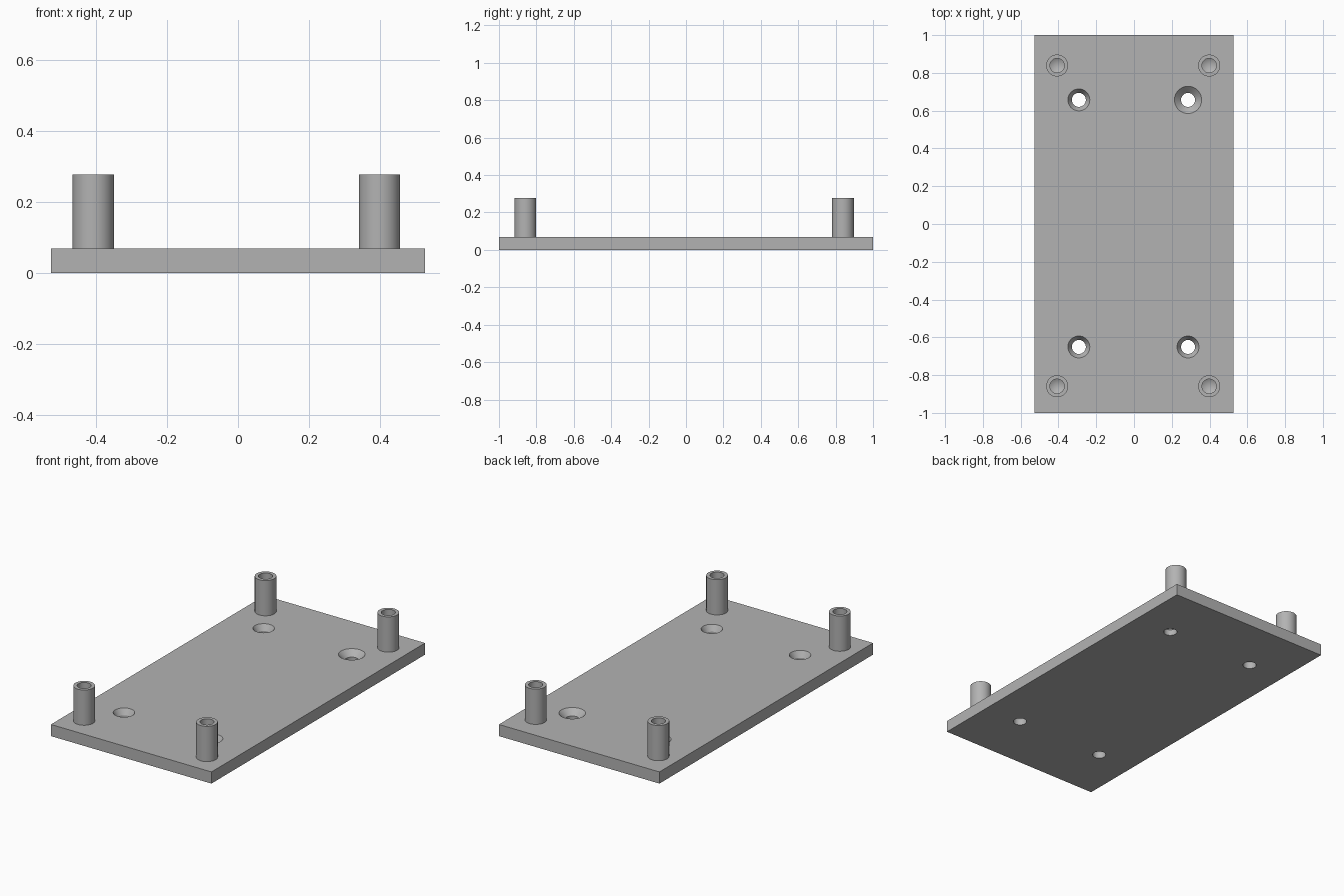
import bpy, bmesh
from math import radians
from mathutils import Matrix, Vector

cube = bpy.data.objects.get("Cube")
if cube:
    bpy.data.objects.remove(cube)

SEGMENTS = 48
PLATE_TOP, POST_TOP = 0.069, 0.278

grey = bpy.data.materials.new("plain grey")
grey.use_nodes = True
colour = (0.45, 0.45, 0.45, 1)
grey.diffuse_color = colour
grey.node_tree.nodes["Principled BSDF"].inputs["Base Color"].default_value = colour


def make_object(name, bm):
    bmesh.ops.recalc_face_normals(bm, faces=bm.faces)
    mesh = bpy.data.meshes.new(name)
    bm.to_mesh(mesh)
    bm.free()
    mesh.materials.append(grey)
    obj = bpy.data.objects.new(name, mesh)
    bpy.context.collection.objects.link(obj)
    return obj


def lathe(bm, profile, x, y):
    """Spin a radius/height profile that starts and ends on the axis."""
    verts = [bm.verts.new((x + r, y, z)) for r, z in profile]
    edges = [bm.edges.new(pair) for pair in zip(verts, verts[1:])]
    out = bmesh.ops.spin(bm, geom=verts + edges, cent=(x, y, 0), axis=(0, 0, 1),
                         angle=radians(360), steps=SEGMENTS, use_duplicate=False)
    bmesh.ops.remove_doubles(bm, verts=bm.verts, dist=0.0001)


def smooth(obj):
    bpy.ops.object.select_all(action="DESELECT")
    obj.select_set(True)
    bpy.context.view_layer.objects.active = obj
    bpy.ops.object.shade_smooth_by_angle(angle=radians(30))


# Base plate
bm = bmesh.new()
bmesh.ops.create_cube(bm, size=1, matrix=Matrix.Translation((0, 0, PLATE_TOP / 2))
                      @ Matrix.Diagonal(Vector((1.052, 2, PLATE_TOP, 1))))
plate = make_object("base_plate", bm)

# Countersunk screw holes, the back left one wider
bm = bmesh.new()
for x in (-0.292, 0.286):
    for y in (-0.651, 0.657):
        head = 0.072 if x > 0 and y > 0 else 0.058
        sink = PLATE_TOP - 0.034
        slope = (head - 0.037) / 0.034
        lathe(bm, [(0, -0.05), (0.037, -0.05), (0.037, sink),
                   (head + slope * 0.01, PLATE_TOP + 0.01), (0, PLATE_TOP + 0.01)], x, y)
cutter = make_object("screw_hole_cutter", bm)
cutter.hide_render = True
cut = plate.modifiers.new("screw holes", "BOOLEAN")
cut.operation = "DIFFERENCE"
cut.solver = "EXACT"
cut.object = cutter
bpy.context.view_layer.objects.active = plate
bpy.ops.object.modifier_apply(modifier=cut.name)
bpy.data.objects.remove(cutter)
smooth(plate)

# Hollow standoff posts with a drilled, pointed bore
for side, x in (("right", -0.407), ("left", 0.398)):
    for end, y in (("front", -0.859), ("back", 0.839)):
        bm = bmesh.new()
        lathe(bm, [(0, PLATE_TOP - 0.01), (0.058, PLATE_TOP - 0.01), (0.058, POST_TOP),
                   (0.038, POST_TOP), (0.038, 0.1), (0, 0.078)], x, y)
        smooth(make_object(f"{end}_{side}_post", bm))
